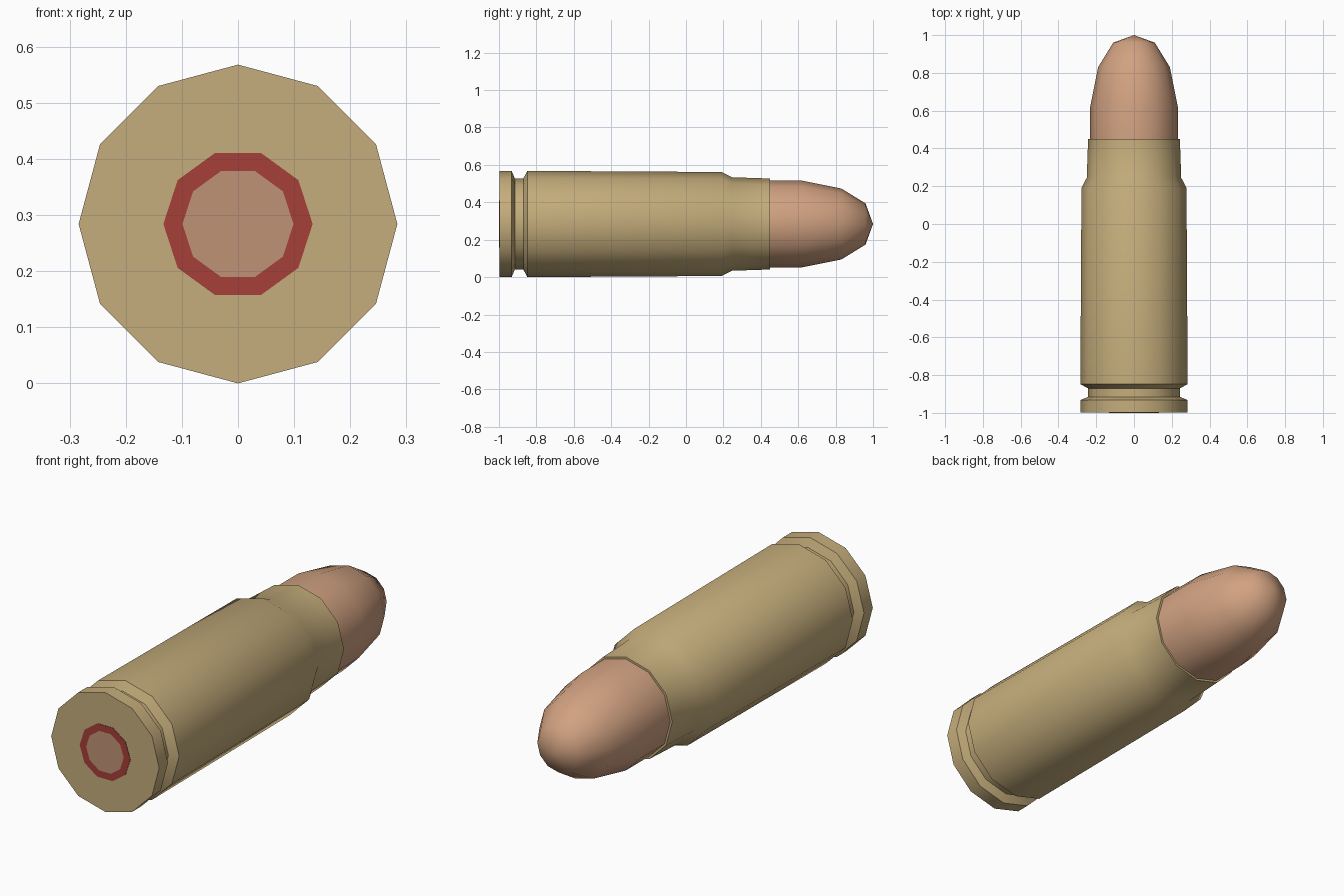
import bpy, bmesh
from math import cos, sin, pi, radians

if "Cube" in bpy.data.objects:
    bpy.data.objects.remove(bpy.data.objects["Cube"])

CZ = 0.284  # height of the long axis


def material(name, rgb):
    m = bpy.data.materials.new(name)
    m.diffuse_color = (*rgb, 1)
    m.use_nodes = True
    m.node_tree.nodes["Principled BSDF"].inputs["Base Color"].default_value = m.diffuse_color
    return m


def lathe(name, profile, sides, mat, angle):
    """Revolve (y, radius) points round the long axis; radius 0 makes a pole."""
    bm = bmesh.new()
    rings = []
    for y, r in profile:
        if r == 0:
            rings.append([bm.verts.new((0, y, CZ))] * sides)
        else:
            rings.append([bm.verts.new((r * cos(2 * pi * i / sides), y,
                                        CZ + r * sin(2 * pi * i / sides)))
                          for i in range(sides)])
    for a, b in zip(rings, rings[1:]):
        for i in range(sides):
            j = (i + 1) % sides
            bm.faces.new(list(dict.fromkeys((a[i], a[j], b[j], b[i]))))
    bmesh.ops.recalc_face_normals(bm, faces=bm.faces)
    me = bpy.data.meshes.new(name)
    bm.to_mesh(me)
    bm.free()
    ob = bpy.data.objects.new(name, me)
    bpy.context.collection.objects.link(ob)
    me.materials.append(mat)
    bpy.ops.object.select_all(action='DESELECT')
    ob.select_set(True)
    bpy.context.view_layer.objects.active = ob
    bpy.ops.object.shade_smooth_by_angle(angle=radians(angle))
    return ob


brass = material("brass", (0.56, 0.42, 0.20))
copper = material("copper", (0.64, 0.36, 0.22))
red = material("red_lacquer", (0.38, 0.05, 0.04))
cap = material("primer_copper", (0.53, 0.29, 0.18))

# Casing: rim, extractor groove, tapered body, shoulder, neck and mouth
lathe("casing", [(-0.998, 0), (-0.998, 0.284), (-0.932, 0.284), (-0.915, 0.243),
                 (-0.87, 0.243), (-0.848, 0.284), (0.19, 0.278), (0.245, 0.25),
                 (0.45, 0.243), (0.45, 0.225)], 12, brass, 40)

# Rounded tip, seated a little inside the mouth
lathe("projectile", [(0.40, 0), (0.40, 0.233), (0.62, 0.232), (0.83, 0.19),
                     (0.96, 0.11), (1.0, 0)], 12, copper, 60)

# Primer seal ring and cap on the base
lathe("primer_ring", [(-0.997, 0.133), (-1.0, 0.133), (-1.0, 0.099), (-0.997, 0.099)],
      10, red, 30)
lathe("primer_cap", [(-0.997, 0.099), (-1.0, 0.099), (-1.0, 0)], 10, cap, 30)
